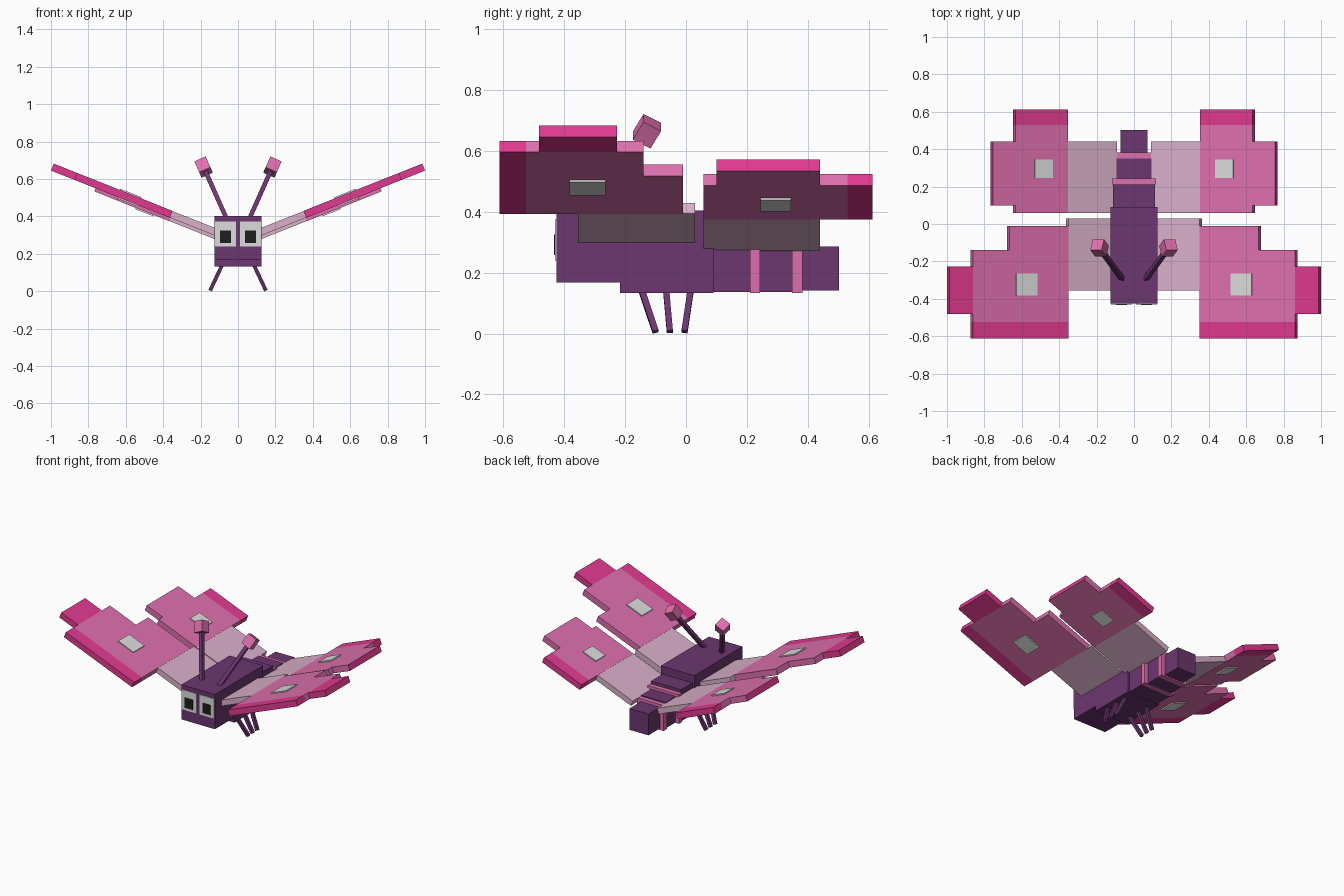
import bpy, bmesh, math
from mathutils import Matrix, Vector

if "Cube" in bpy.data.objects:
    bpy.data.objects.remove(bpy.data.objects["Cube"])


def mat(name, r, g, b):
    lin = lambda c: ((c / 255 + 0.055) / 1.055) ** 2.4 if c > 10 else c / 3295
    m = bpy.data.materials.new(name)
    m.diffuse_color = (lin(r), lin(g), lin(b), 1)
    m.use_nodes = True
    m.node_tree.nodes["Principled BSDF"].inputs["Base Color"].default_value = m.diffuse_color
    return m


PURPLE = mat("purple", 108, 54, 112)
PINK = mat("pink", 222, 112, 174)
MAGENTA = mat("magenta", 224, 58, 143)
MAUVE = mat("mauve", 218, 176, 202)
WHITE = mat("white", 220, 220, 220)
BLACK = mat("black", 30, 30, 30)


def finish(name, bm, material, mirror=False):
    bmesh.ops.recalc_face_normals(bm, faces=bm.faces)
    me = bpy.data.meshes.new(name)
    bm.to_mesh(me)
    bm.free()
    me.materials.append(material)
    ob = bpy.data.objects.new(name, me)
    bpy.context.collection.objects.link(ob)
    if mirror:
        ob.modifiers.new("mirror", 'MIRROR').use_mirror_merge = False
    return ob


def box(name, lo, hi, material, mirror=False):
    lo, hi = Vector(lo), Vector(hi)
    bm = bmesh.new()
    m = Matrix.Translation((lo + hi) / 2) @ Matrix.Diagonal((*(hi - lo), 1))
    bmesh.ops.create_cube(bm, size=1, matrix=m)
    return finish(name, bm, material, mirror)


def bar(name, a, b, width, material):
    """Square bar from a to b, mirrored to the other side."""
    a, b = Vector(a), Vector(b)
    d = b - a
    # keep one pair of sides level with the y axis as far as possible
    z = d.normalized()
    x = Vector((0, 1, 0)).cross(z).normalized()
    y = z.cross(x)
    rot = Matrix((x, y, z)).transposed().to_4x4()
    bm = bmesh.new()
    m = Matrix.Translation((a + b) / 2) @ rot @ Matrix.Diagonal((width, width, d.length, 1))
    bmesh.ops.create_cube(bm, size=1, matrix=m)
    return finish(name, bm, material, True)


ANGLE = math.radians(21.7)
THICK = 0.04


def slab(name, outline, root_z, material, lo=0.0, hi=THICK):
    """Tilted wing panel; outline is in plan (x, y), root_z the underside at x = 0.12."""
    m = Matrix.Translation((0.12, 0, root_z)) @ Matrix.Rotation(-ANGLE, 4, 'Y')
    bm = bmesh.new()
    f = bm.faces.new([bm.verts.new(((x - 0.12) / math.cos(ANGLE), y, lo)) for x, y in outline])
    r = bmesh.ops.extrude_face_region(bm, geom=[f])
    verts = [v for v in r["geom"] if isinstance(v, bmesh.types.BMVert)]
    bmesh.ops.translate(bm, verts=verts, vec=(0, 0, hi - lo))
    bmesh.ops.transform(bm, matrix=m, verts=bm.verts)
    return finish(name, bm, material, True)


def rect(x0, x1, y0, y1):
    return [(x0, y0), (x1, y0), (x1, y1), (x0, y1)]


# Head, thorax and stepped abdomen
box("head", (-0.125, -0.425, 0.168), (0.125, -0.217, 0.403), PURPLE)
box("thorax", (-0.125, -0.217, 0.133), (0.125, 0.09, 0.403), PURPLE)
box("abdomen_front", (-0.112, 0.09, 0.137), (0.112, 0.212, 0.35), PURPLE)
box("ring_front", (-0.118, 0.21, 0.133), (0.118, 0.243, 0.33), PINK)
box("abdomen_middle", (-0.093, 0.243, 0.137), (0.093, 0.35, 0.312), PURPLE)
box("ring_back", (-0.1, 0.348, 0.133), (0.1, 0.382, 0.305), PINK)
box("abdomen_tip", (-0.071, 0.382, 0.142), (0.071, 0.503, 0.286), PURPLE)

# Eyes
box("eye", (0.011, -0.43, 0.24), (0.122, -0.424, 0.374), WHITE, True)
box("pupil", (0.037, -0.434, 0.258), (0.096, -0.429, 0.325), BLACK, True)

# Antennae with cube ends
base, tip = Vector((0.062, -0.295, 0.39)), Vector((0.184, -0.128, 0.664))
way = (tip - base).normalized()
bar("antenna", base, tip, 0.024, PURPLE)
bar("antenna_end", tip - way * 0.036, tip + way * 0.036, 0.066, PINK)

# Legs
for name, y0, y1 in (("front_leg", -0.145, -0.1), ("middle_leg", -0.065, -0.053),
                     ("back_leg", 0.015, -0.005)):
    bar(name, (0.085, y0, 0.14), (0.148, y1, 0.006), 0.02, PURPLE)

# Forewings
FZ = 0.295
slab("forewing_root", rect(0.11, 0.365, -0.355, 0.03), FZ, MAUVE, 0.001, THICK - 0.001)
slab("forewing_panel", [(0.365, -0.525), (0.875, -0.525), (0.875, -0.14),
                        (0.68, -0.14), (0.68, -0.01), (0.365, -0.01)], FZ, PINK)
slab("forewing_front_edge", rect(0.365, 0.875, -0.612, -0.525), FZ, MAGENTA)
slab("forewing_tip", rect(0.875, 1.0, -0.482, -0.227), FZ, MAGENTA)
slab("forewing_spot", rect(0.532, 0.646, -0.382, -0.265), FZ, WHITE, -0.007, THICK + 0.007)

# Hindwings
HZ = 0.276
slab("hindwing_root", rect(0.105, 0.368, 0.058, 0.44), HZ, MAUVE, 0.001, THICK - 0.001)
slab("hindwing_panel", rect(0.368, 0.648, 0.058, 0.53), HZ, PINK)
slab("hindwing_back_edge", rect(0.368, 0.648, 0.53, 0.613), HZ, MAGENTA)
slab("hindwing_tip", rect(0.648, 0.768, 0.1, 0.44), HZ, PINK)
# outer part of the hindwing: pink top, magenta end face
tip_ob = bpy.data.objects["hindwing_tip"]
tip_ob.data.materials.append(MAGENTA)
for p in tip_ob.data.polygons:
    if p.normal.x > 0.8:
        p.material_index = 1
slab("hindwing_spot", rect(0.45, 0.546, 0.245, 0.345), HZ, WHITE, -0.007, THICK + 0.007)
